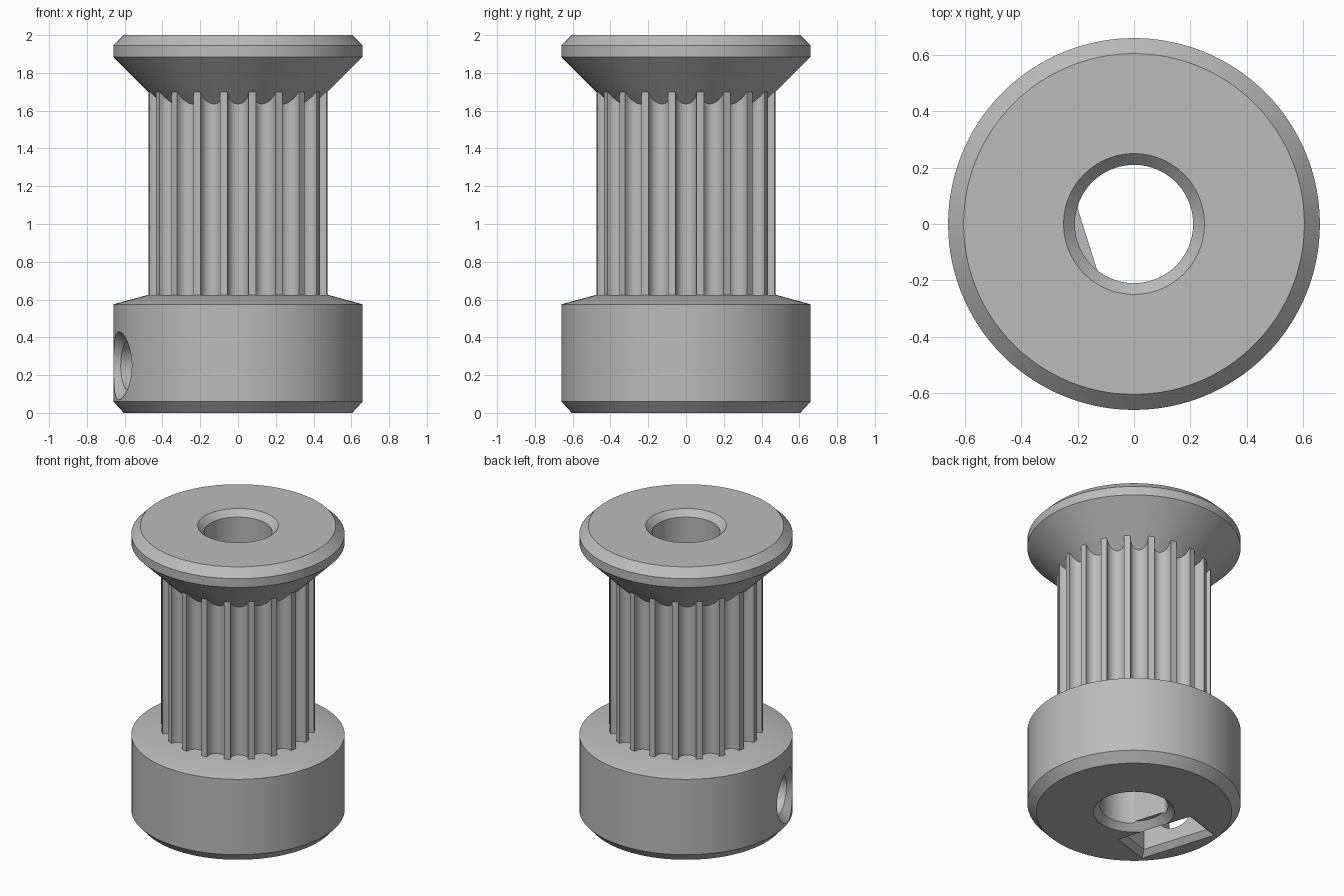
import bpy, bmesh
from math import sin, cos, pi, radians

SEG = 120
TEETH = 20
BORE = 0.21
TIP = 0.475                 # outer radius of the teeth
SCREW_ANGLE = radians(197.5)  # direction of the screw hole and nut pocket

if "Cube" in bpy.data.objects:
    bpy.data.objects.remove(bpy.data.objects["Cube"])

grey = bpy.data.materials.new("plain_grey")
grey.use_nodes = True
colour = (0.5, 0.5, 0.5, 1)
grey.diffuse_color = colour
grey.node_tree.nodes["Principled BSDF"].inputs["Base Color"].default_value = colour


def loft(name, loops, capped=True, ring=False):
    """Join equal loops of points with quads; cap the ends or close the ring."""
    bm = bmesh.new()
    rows = [[bm.verts.new(p) for p in loop] for loop in loops]
    pairs = list(zip(rows, rows[1:])) + ([(rows[-1], rows[0])] if ring else [])
    for low, high in pairs:
        for i in range(len(low)):
            j = (i + 1) % len(low)
            bm.faces.new((low[i], low[j], high[j], high[i]))
    if capped and not ring:
        bm.faces.new(rows[0][::-1])
        bm.faces.new(rows[-1])
    bmesh.ops.recalc_face_normals(bm, faces=bm.faces)
    mesh = bpy.data.meshes.new(name)
    bm.to_mesh(mesh)
    bm.free()
    mesh.materials.append(grey)
    obj = bpy.data.objects.new(name, mesh)
    bpy.context.collection.objects.link(obj)
    return obj


def circle(r, z, limit=9):
    pts = [(r * cos(2 * pi * i / SEG), r * sin(2 * pi * i / SEG), z) for i in range(SEG)]
    return [(min(x, limit), y, z) for x, y, z in pts]


def lathe(name, profile, ring=False):
    return loft(name, [circle(r, z) for r, z in profile], ring=ring)


def rod(name, profile, z):
    """Round cutter along +x from (radius, x) pairs."""
    loops = [[(x, -p[0], z + p[1]) for p in circle(r, 0)] for r, x in profile]
    return loft(name, loops)


def activate(obj):
    bpy.ops.object.select_all(action='DESELECT')
    obj.select_set(True)
    bpy.context.view_layer.objects.active = obj


def cut(target, cutter):
    cutter.rotation_euler.z = SCREW_ANGLE
    cutter.hide_render = True
    bpy.context.view_layer.update()
    activate(target)
    mod = target.modifiers.new("cut", 'BOOLEAN')
    mod.operation = 'DIFFERENCE'
    mod.solver = 'EXACT'
    mod.object = cutter
    bpy.ops.object.modifier_apply(modifier=mod.name)
    bpy.data.objects.remove(cutter)


# Hub with chamfered edges
hub = lathe("hub", [(0.605, 0), (0.66, 0.06), (0.66, 0.575), (TIP, 0.625)])

# D-shaped bore with a chamfered mouth
cut(hub, loft("bore_cutter", [circle(BORE, z, 0.174) for z in (-0.1, 0.8)]))
cut(hub, lathe("mouth_cutter", [(0.29, -0.04), (0.2, 0.05)]))

# Nut pocket: hexagonal top, open at the bottom with a flared mouth
half, mid = 0.23, 0.25
outline = [(-half, -0.1), (half, -0.1), (half, mid + half * 0.577),
           (0, mid + half * 1.155), (-half, mid + half * 0.577)]
cut(hub, loft("pocket_cutter", [[(x, y, z) for y, z in outline] for x in (0.27, 0.475)]))


def rectangle(grow, z):
    x0, x1, y = 0.27 - grow, 0.475 + grow, half + grow
    return [(x0, -y, z), (x1, -y, z), (x1, y, z), (x0, y, z)]


cut(hub, loft("flare_cutter", [rectangle(0.075, -0.04), rectangle(-0.005, 0.04)]))

# Screw hole from the bore to the outside, countersunk
cut(hub, rod("screw_cutter", [(0.13, 0.05), (0.13, 0.61), (0.215, 0.695)], mid))

# Toothed core with round grooves
GROOVE, DEPTH, STEPS = 0.055, 0.465, 10
outer = []
for t in range(TEETH):
    a = 2 * pi * t / TEETH
    local = [(TIP, -GROOVE)]
    for s in range(STEPS + 1):
        b = pi * s / STEPS
        local.append((DEPTH - GROOVE * sin(b), -GROOVE * cos(b)))
    local.append((TIP, GROOVE))
    outer += [(x * cos(a) - y * sin(a), x * sin(a) + y * cos(a)) for x, y in local]
core = loft("toothed_core", [[(x, y, z) for x, y in outer] for z in (0.625, 1.70)], capped=False)
core_bore = loft("core_bore", [circle(BORE, z) for z in (0.625, 1.70)], capped=False)
core_bore.data.flip_normals()

# Flange with conical underside and chamfered rims
flange = lathe("flange", [(BORE, 1.70), (0.40, 1.625), (0.66, 1.885), (0.66, 1.945),
                          (0.605, 2), (0.25, 2), (BORE, 1.96)], ring=True)

for part in (hub, core, core_bore, flange):
    activate(part)
    bpy.ops.object.shade_smooth_by_angle(angle=radians(28))
